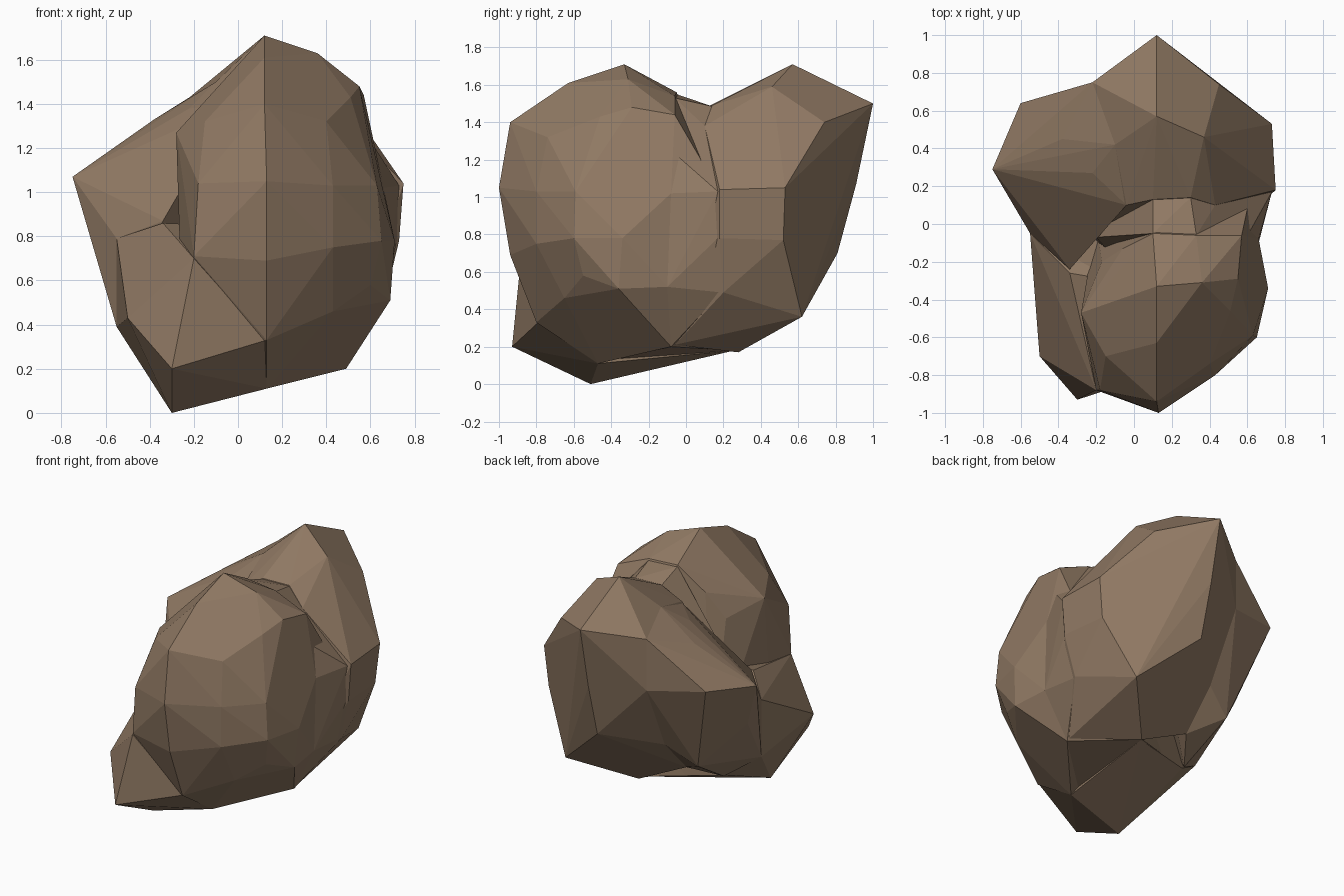
import bpy, bmesh, math

brown = bpy.data.materials.new("rock_brown")
brown.diffuse_color = (0.285, 0.195, 0.128, 1)


def boulder(name, points):
    """Faceted convex boulder wrapped around a few corner points."""
    bm = bmesh.new()
    for p in points:
        bm.verts.new(p)
    hull = bmesh.ops.convex_hull(bm, input=bm.verts[:])
    loose = {g for g in hull["geom_interior"] + hull["geom_unused"]
             if isinstance(g, bmesh.types.BMVert)}
    bmesh.ops.delete(bm, geom=list(loose), context='VERTS')
    bmesh.ops.dissolve_limit(bm, angle_limit=math.radians(4),
                             verts=bm.verts[:], edges=bm.edges[:])
    bmesh.ops.recalc_face_normals(bm, faces=bm.faces[:])
    mesh = bpy.data.meshes.new(name)
    bm.to_mesh(mesh)
    bm.free()
    mesh.materials.append(brown)
    ob = bpy.data.objects.new(name, mesh)
    bpy.context.collection.objects.link(ob)
    return ob


# Front lobe: centre ridge, right flank, left edge, rear and underside
front = boulder("rock", [
    (.12, -.33, 1.71), (.12, -.63, 1.61), (.12, -.94, 1.40), (.13, -1, 1.05),
    (.13, -.94, .69), (.13, -.80, .33), (.13, -.47, .11),
    (.36, -.31, 1.63), (.40, -.74, 1.32), (.43, -.80, 1.03), (.43, -.80, .75),
    (.43, -.65, .46), (.42, -.39, .35),
    (.55, -.29, 1.48), (.51, -.46, 1.43), (.63, -.59, 1.03), (.65, -.60, .78),
    (.60, -.55, .58), (.71, -.34, .78), (.69, -.36, .51),
    (.57, -.06, 1.44), (.66, -.08, 1.02), (.66, -.10, .52), (.49, -.08, .20),
    (-.15, -.70, 1.32), (-.28, -.47, 1.27), (-.18, -.88, 1.04), (-.20, -.88, .71),
    (-.17, -.20, 1.20), (-.06, -.13, 1.38),
    (.10, -.05, 1.56), (.33, -.06, 1.54), (.60, .08, 1.20), (.60, .10, .60),
    (-.25, -.60, .30), (-.20, 0, .30)])

# Back lobe: crest, right flank, rear column and underside
back = boulder("back_lobe", [
    (.12, 1, 1.50), (.12, .57, 1.71), (.45, .74, 1.40), (.37, .46, 1.59),
    (.10, .13, 1.49), (.30, .14, 1.49), (.43, .10, 1.38), (-.04, .10, 1.40),
    (.56, .38, 1.28), (.73, .53, 1.05), (.75, .18, 1.04),
    (.73, .18, .78), (.70, .52, .77), (.66, .20, .49), (.62, .43, .54),
    (.12, .91, 1.07), (.12, .81, .70), (.50, .62, .36), (.17, .28, .17),
    (-.22, .75, 1.43), (-.22, .75, 1.07), (-.20, .52, .60), (-.20, .28, .35),
    (-.10, .42, 1.50), (-.17, 0, 1.10), (.49, -.06, .21)])

# Left shoulder: side corner of the back lobe
shoulder = boulder("left_shoulder", [
    (-.22, .75, 1.43), (-.38, .45, 1.33), (-.10, .42, 1.50), (-.22, .27, 1.38),
    (-.22, .75, 1.07), (-.20, .52, .60), (-.40, .44, .47),
    (-.75, .29, 1.07), (-.60, .64, 1.12), (-.64, .23, .755), (-.44, .16, 1.07),
    (-.34, -.24, .87), (-.55, -.05, .79), (-.55, -.05, .39),
    (-.20, .28, .35), (-.35, .08, .25), (-.20, -.07, 1.10), (-.04, .10, 1.39),
    (.05, .30, 1.40), (.05, .40, .60)])

# Saddle: fills the valley between the lobes
saddle = boulder("saddle", [
    (.10, -.05, 1.55), (.33, -.06, 1.53), (.10, .13, 1.485), (.30, .14, 1.485),
    (.43, .10, 1.38), (.59, -.08, 1.25), (.59, .08, 1.20), (.66, -.08, 1.02),
    (.73, .17, 1.03), (.72, .17, .78), (.65, .19, .49), (.66, -.10, .52),
    (.49, -.08, .20), (.16, .27, .18), (0, .02, 1.38), (-.20, -.07, 1.10),
    (-.35, .05, .26), (.13, -.45, .13)])

# Foot: low spur at the front left
foot = boulder("foot", [
    (-.30, -.93, .20), (-.50, -.70, .43), (-.30, -.51, 0), (-.20, -.88, .70),
    (-.34, -.26, .86), (-.55, -.05, .79), (-.55, -.05, .39), (-.35, .06, .25),
    (.13, -.79, .33), (.13, -.47, .11), (.16, .26, .18), (-.10, -.30, .85)])

# Merge everything into one solid
others = (back, shoulder, saddle, foot)
for part in others:
    mod = front.modifiers.new("merge", 'BOOLEAN')
    mod.operation = 'UNION'
    mod.solver = 'EXACT'
    mod.object = part
merged = bpy.data.meshes.new_from_object(
    front.evaluated_get(bpy.context.evaluated_depsgraph_get()))
front.modifiers.clear()
front.data = merged
for part in others:
    bpy.data.objects.remove(part)
